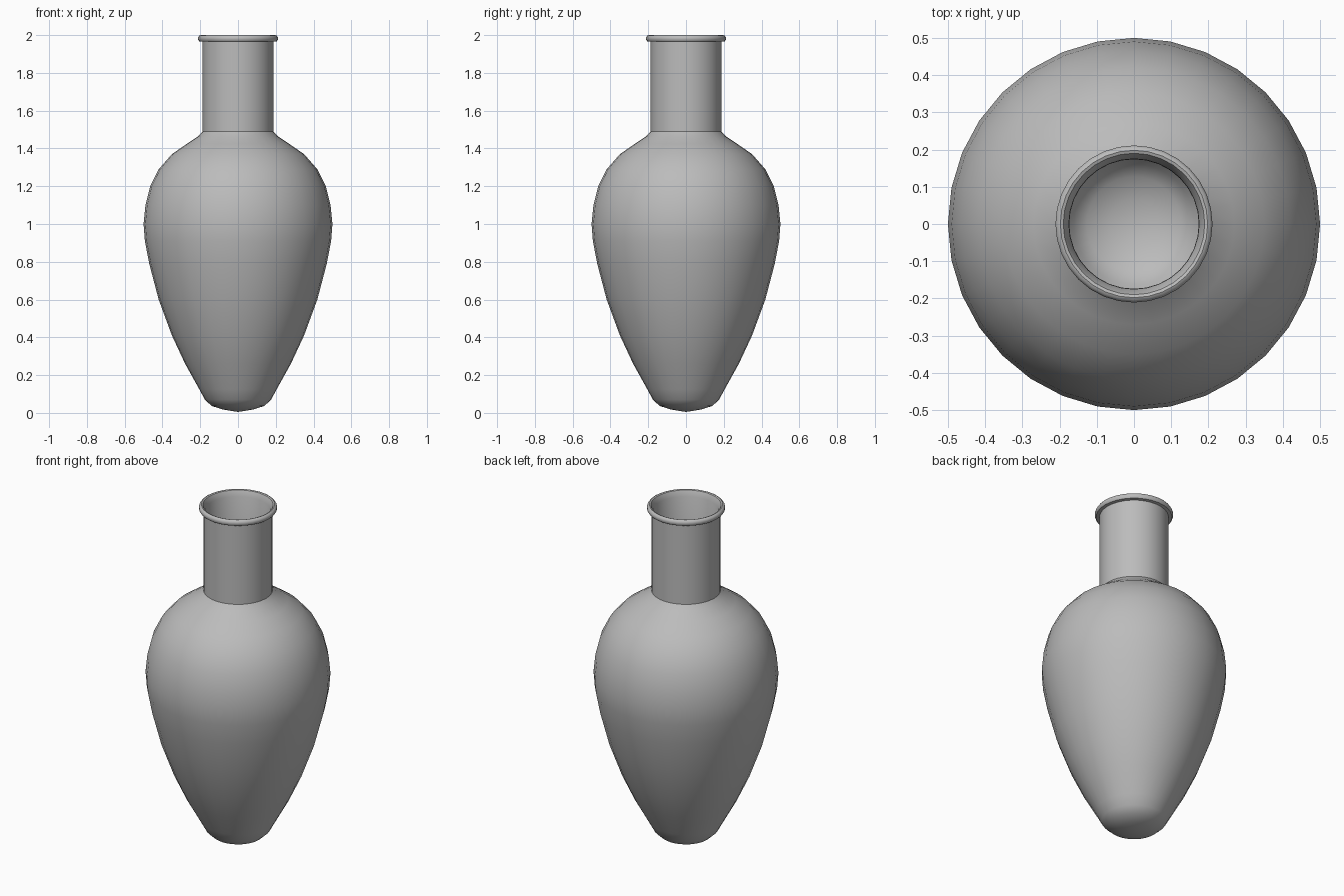
import bpy
import bmesh
from math import radians, tau

SIDES = 32
WALL = 0.013

cube = bpy.data.objects.get("Cube")
if cube:
    bpy.data.objects.remove(cube, do_unlink=True)

# Plain grey clay
clay = bpy.data.materials.new("grey_clay")
clay.use_nodes = True
colour = (0.5, 0.5, 0.5, 1.0)
clay.diffuse_color = colour
clay.node_tree.nodes["Principled BSDF"].inputs["Base Color"].default_value = colour

# Outer belly, from the slightly pointed base up to the foot of the neck
belly = [(0, 0.005), (0.08, 0.018), (0.14, 0.037), (0.175, 0.07), (0.205, 0.125),
         (0.28, 0.26), (0.35, 0.41), (0.42, 0.6), (0.47, 0.79), (0.493, 0.91),
         (0.5, 1.0), (0.49, 1.1), (0.465, 1.2), (0.42, 1.29), (0.35, 1.37),
         (0.27, 1.425), (0.21, 1.465), (0.187, 1.49)]
# Rolled lip, from the outer neck over the top to the inner neck
lip = [(0.187, 1.965), (0.205, 1.967), (0.211, 1.975), (0.211, 1.988),
       (0.205, 1.997), (0.198, 2.0), (0.19, 1.997), (0.175, 1.965)]
# Inner wall follows the belly at a constant thickness
middle = 1.0
inside = [(max(r - WALL, 0), z + WALL * (middle - z)) for r, z in reversed(belly)]


def lathe(name, profile):
    """Spin a closed wall profile about the z axis."""
    bm = bmesh.new()
    verts = [bm.verts.new((r, 0, z)) for r, z in profile]
    edges = [bm.edges.new(pair) for pair in zip(verts, verts[1:])]
    bmesh.ops.spin(bm, geom=verts + edges, cent=(0, 0, 0), axis=(0, 0, 1),
                   angle=tau, steps=SIDES)
    bmesh.ops.remove_doubles(bm, verts=bm.verts, dist=0.0005)
    bmesh.ops.recalc_face_normals(bm, faces=bm.faces)
    mesh = bpy.data.meshes.new(name)
    bm.to_mesh(mesh)
    bm.free()
    mesh.materials.append(clay)
    obj = bpy.data.objects.new(name, mesh)
    bpy.context.collection.objects.link(obj)
    return obj


vase = lathe("vase", belly + lip + inside)

# Smooth sides with crisp edges at the neck and lip
bpy.ops.object.select_all(action="DESELECT")
vase.select_set(True)
bpy.context.view_layer.objects.active = vase
bpy.ops.object.shade_smooth_by_angle(angle=radians(40))
